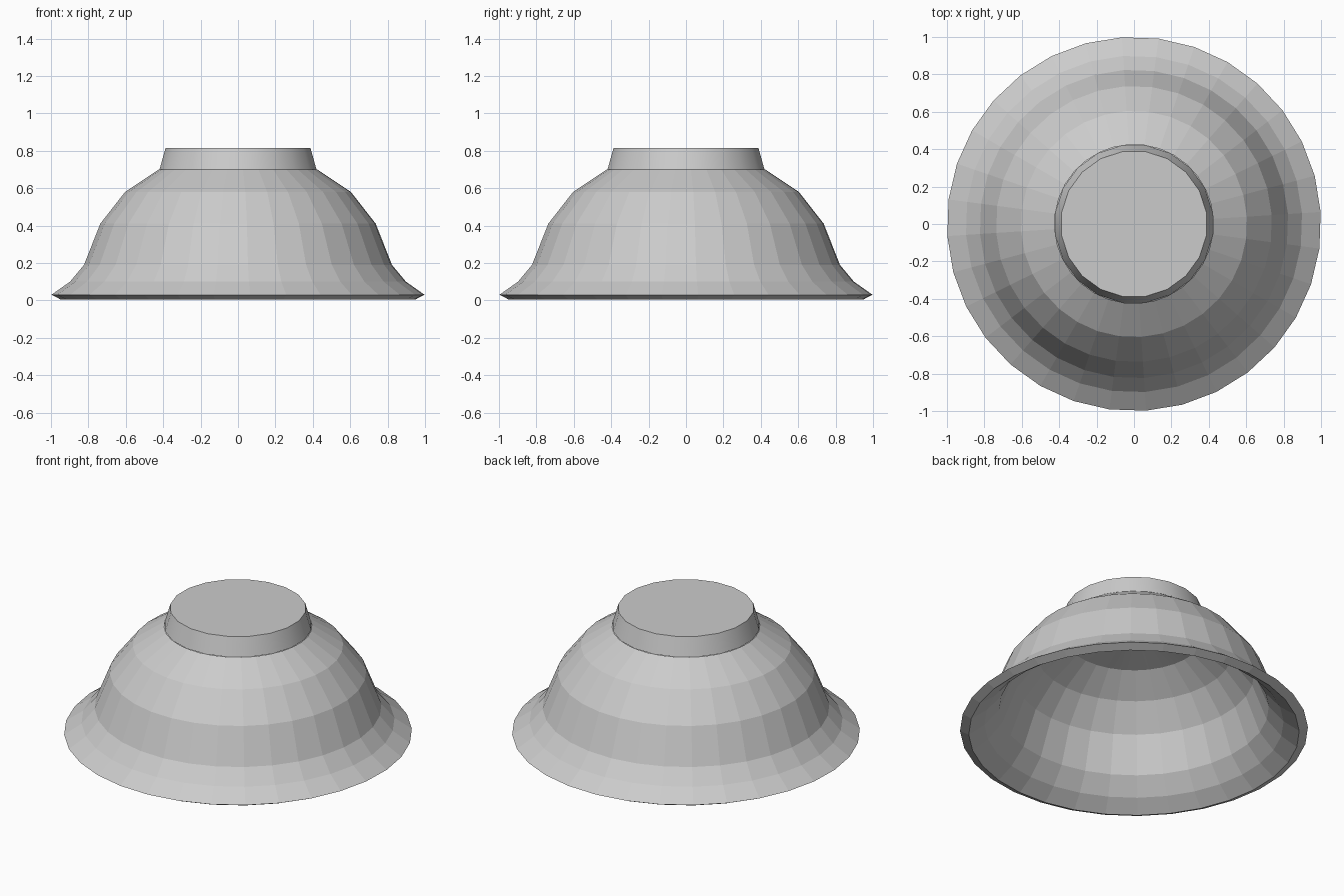
import bpy, bmesh, math

if "Cube" in bpy.data.objects:
    bpy.data.objects.remove(bpy.data.objects["Cube"])

grey = bpy.data.materials.new("light grey ceramic")
grey.diffuse_color = (0.6, 0.6, 0.6, 1)
grey.use_nodes = True
grey.node_tree.nodes["Principled BSDF"].inputs["Base Color"].default_value = grey.diffuse_color


def lathe(name, profile, sides, turn, smooth_angle):
    """Revolve (radius, height) points around z; the last ring is closed."""
    bm = bmesh.new()
    rings = []
    for r, z in profile:
        rings.append([bm.verts.new((r * math.cos(turn + math.tau * i / sides),
                                    r * math.sin(turn + math.tau * i / sides), z))
                      for i in range(sides)])
    for a, b in zip(rings, rings[1:]):
        for i in range(sides):
            j = (i + 1) % sides
            bm.faces.new((a[i], a[j], b[j], b[i]))
    bm.faces.new(rings[-1])
    bmesh.ops.recalc_face_normals(bm, faces=bm.faces)
    # the closed end always looks along the lathe's outward side
    mesh = bpy.data.meshes.new(name)
    bm.to_mesh(mesh)
    bm.free()
    mesh.materials.append(grey)
    obj = bpy.data.objects.new(name, mesh)
    bpy.context.collection.objects.link(obj)
    bpy.ops.object.select_all(action='DESELECT')
    obj.select_set(True)
    bpy.context.view_layer.objects.active = obj
    bpy.ops.object.shade_smooth_by_angle(angle=math.radians(smooth_angle))
    return obj


# Overturned bowl: outer wall from the foot down to the rim, then up the inside
# to a shallow domed floor; the facets stay crisp
lathe("bowl_wall", [
    (0.425, 0.70), (0.605, 0.58), (0.738, 0.41), (0.825, 0.19), (0.90, 0.10),
    (1.00, 0.03), (0.95, 0.005),
    (0.86, 0.07), (0.775, 0.17), (0.69, 0.39), (0.565, 0.54), (0.40, 0.65),
    (0.20, 0.69), (0.03, 0.70),
], 32, math.radians(3.7), 5)

# Foot on top, slightly tapered with a flat end and open underneath
lathe("bowl_foot", [(0.425, 0.70), (0.392, 0.815)], 20, math.radians(9), 30)
